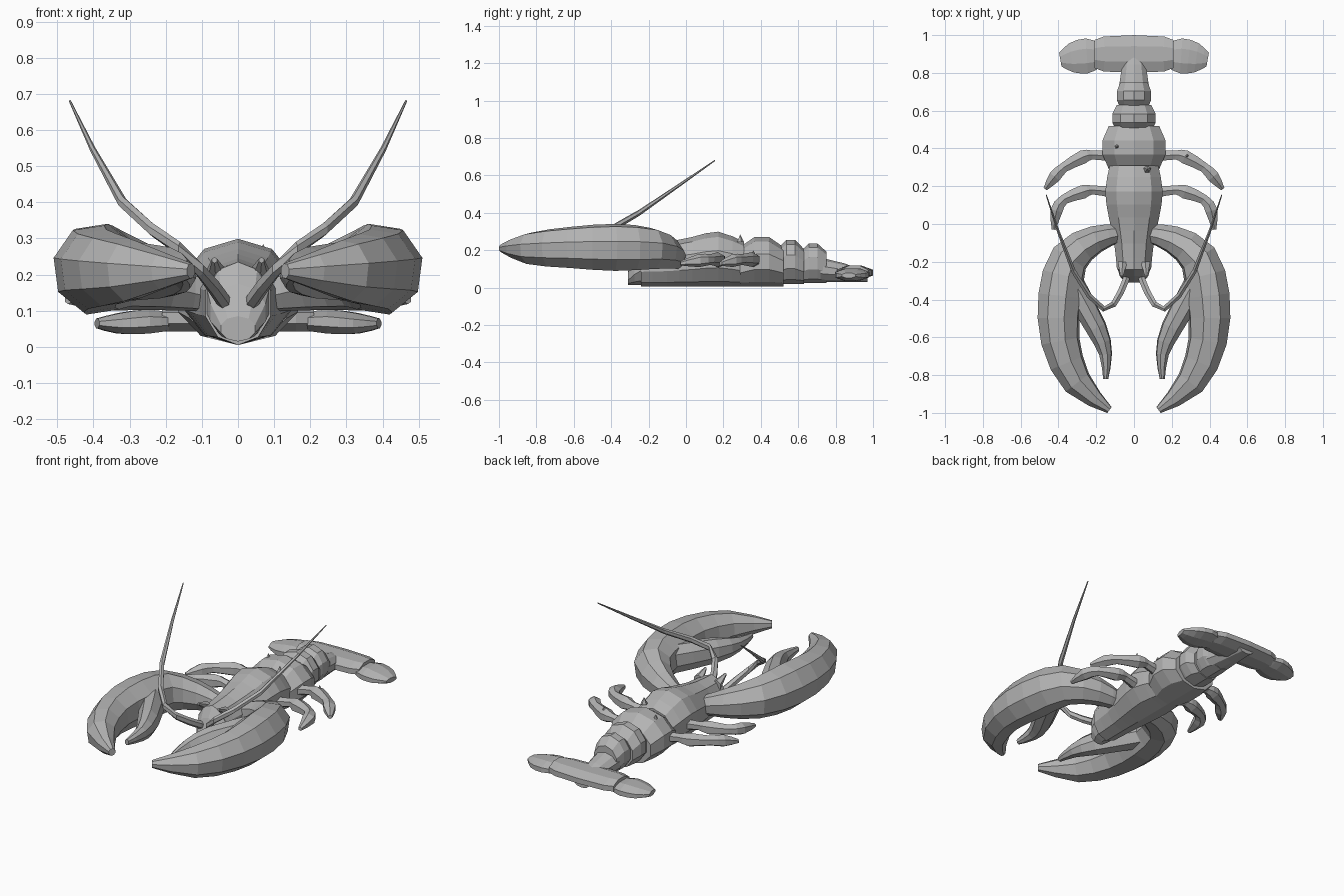
import bpy, bmesh
from math import sin, cos, pi
from mathutils import Vector

cube = bpy.data.objects.get("Cube")
if cube:
    bpy.data.objects.remove(cube)

shell = bpy.data.materials.new("shell_grey")
shell.use_nodes = True
grey = (.45, .45, .45, 1)
shell.diffuse_color = grey
shell.node_tree.nodes["Principled BSDF"].inputs["Base Color"].default_value = grey


def refine(stations):
    """Add a smoothly curved station halfway between each neighbouring pair."""
    last = len(stations) - 1
    result = [stations[0]]
    for i in range(last):
        here, there = stations[i], stations[i + 1]
        before, after = stations[max(i - 1, 0)], stations[min(i + 2, last)]
        result += [((here + there) * 9 - before - after) / 16, there]
    return result


def loft(name, stations, sides, phase=0, mirrored=True, curved=True):
    """Skin a regular profile along stations of (x, y, z, half width, half height)."""
    stations = [Vector(s) for s in stations]
    if curved:
        stations = refine(stations)
    last = len(stations) - 1
    bm = bmesh.new()
    rings = []
    for i, (x, y, z, width, height) in enumerate(stations):
        run = stations[min(i + 1, last)] - stations[max(i - 1, 0)]
        across = Vector((-run[1], run[0], 0)).normalized()
        ring = []
        for k in range(sides):
            angle = phase + 2 * pi * k / sides
            lift = Vector((0, 0, height * cos(angle)))
            ring.append(bm.verts.new(Vector((x, y, z)) + across * width * sin(angle) + lift))
        rings.append(ring)
    for ring, following in zip(rings, rings[1:]):
        for k in range(sides):
            bm.faces.new((ring[k - 1], ring[k], following[k], following[k - 1]))
    bm.faces.new(rings[0])
    bm.faces.new(rings[-1])
    bmesh.ops.recalc_face_normals(bm, faces=bm.faces)
    mesh = bpy.data.meshes.new(name)
    bm.to_mesh(mesh)
    bm.free()
    mesh.materials.append(shell)
    obj = bpy.data.objects.new(name, mesh)
    bpy.context.collection.objects.link(obj)
    if mirrored:
        obj.modifiers.new("Mirror", "MIRROR").use_mirror_merge = False


def limb(name, points, ratio, sides, phase=0):
    """Mirrored limb from (x, y, z, half width), with height in proportion to width."""
    loft(name, [(x, y, z, w, w * ratio) for x, y, z, w in points], sides, phase)


def trunk(name, front, back, floor, widths, heights, curved=False):
    """Ten-sided body section on a level floor, with evenly spaced stations."""
    step = (back - front) / (len(widths) - 1)
    stations = [(0, front + i * step, floor + h, w, h)
                for i, (w, h) in enumerate(zip(widths, heights))]
    loft(name, stations, sides=10, mirrored=False, curved=curved)


# Head and carapace
trunk("snout", -.31, -.24, .015, [.05, .08, .09], [.035, .08, .11])
trunk("carapace", -.24, .31, .005, [.095, .11, .14, .16, .135],
      [.115, .12, .133, .147, .12], curved=True)

# Each abdomen segment swells in the middle and pinches at its joints
swell = [.8, 1, 1, .8]
for name, front, back, floor, width, height in [
        ("first_segment", .29, .52, .005, .175, .133),
        ("second_segment", .49, .63, .02, .12, .117),
        ("third_segment", .61, .75, .025, .095, .105)]:
    trunk(name, front, back, floor, [width * s for s in swell],
          [height * s for s in swell])
trunk("tail_stem", .72, .97, .03, [.085, .065, .05], [.065, .05, .028])

# Tail fan: central plate and outer lobes, flat on top
flat_top = pi / 8
loft("tail_plate", [(x, .9, .08, w, .04) for x, w in
                    [(-.21, .08), (-.16, .1), (0, .108), (.16, .1), (.21, .08)]],
     sides=8, phase=flat_top, mirrored=False, curved=False)
limb("tail_lobe", [(.19, .89, .07, .075), (.25, .89, .07, .1),
                   (.33, .88, .065, .085), (.39, .87, .065, .04)],
     ratio=.36, sides=8, phase=flat_top)

# Big claws: arm, palm and outer finger in one sweep, then the inner finger
claw_roll = -.25
limb("claw", [(.08, -.05, .15, .05), (.2, -.08, .18, .075), (.34, -.18, .21, .105),
              (.39, -.38, .215, .12), (.39, -.62, .215, .105),
              (.3, -.84, .21, .08), (.13, -.985, .21, .02)],
     ratio=1.08, sides=8, phase=claw_roll)
limb("claw_thumb", [(.34, -.3, .21, .07), (.2, -.55, .205, .058),
                    (.15, -.69, .2, .035), (.15, -.82, .2, .014)],
     ratio=1.25, sides=8, phase=claw_roll)

# Walking legs share their joint heights and widths
joints = [(.13, .035), (.15, .027), (.15, .042), (.15, .03), (.145, .037), (.13, .012)]
for name, track in [
        ("rear_leg", [(.12, .36), (.22, .365), (.27, .355), (.37, .3), (.42, .25), (.47, .185)]),
        ("front_leg", [(.12, .17), (.22, .18), (.27, .17), (.37, .13), (.41, .07), (.425, -.03)])]:
    limb(name, [spot + joint for spot, joint in zip(track, joints)], ratio=.95, sides=6)

# Long swept antennae
limb("antenna", [(.03, -.25, .11, .02), (.07, -.36, .17, .02), (.16, -.45, .27, .017),
                 (.32, -.25, .4, .014), (.465, .155, .68, .003)], ratio=1.2, sides=6)

# Brow horns
limb("brow_horn", [(.06, -.2, .2, .03), (.065, -.275, .24, .008)], ratio=1, sides=6)

# Small bumps on the shell and one leg
for name, spot in [("left_shell_bump", (.07, .29, .265)),
                   ("right_shell_bump", (-.09, .41, .25)),
                   ("leg_bump", (.28, .36, .18))]:
    bpy.ops.mesh.primitive_cone_add(vertices=5, radius1=.02, depth=.04, location=spot)
    bump = bpy.context.object
    bump.name = name
    bump.data.materials.append(shell)
